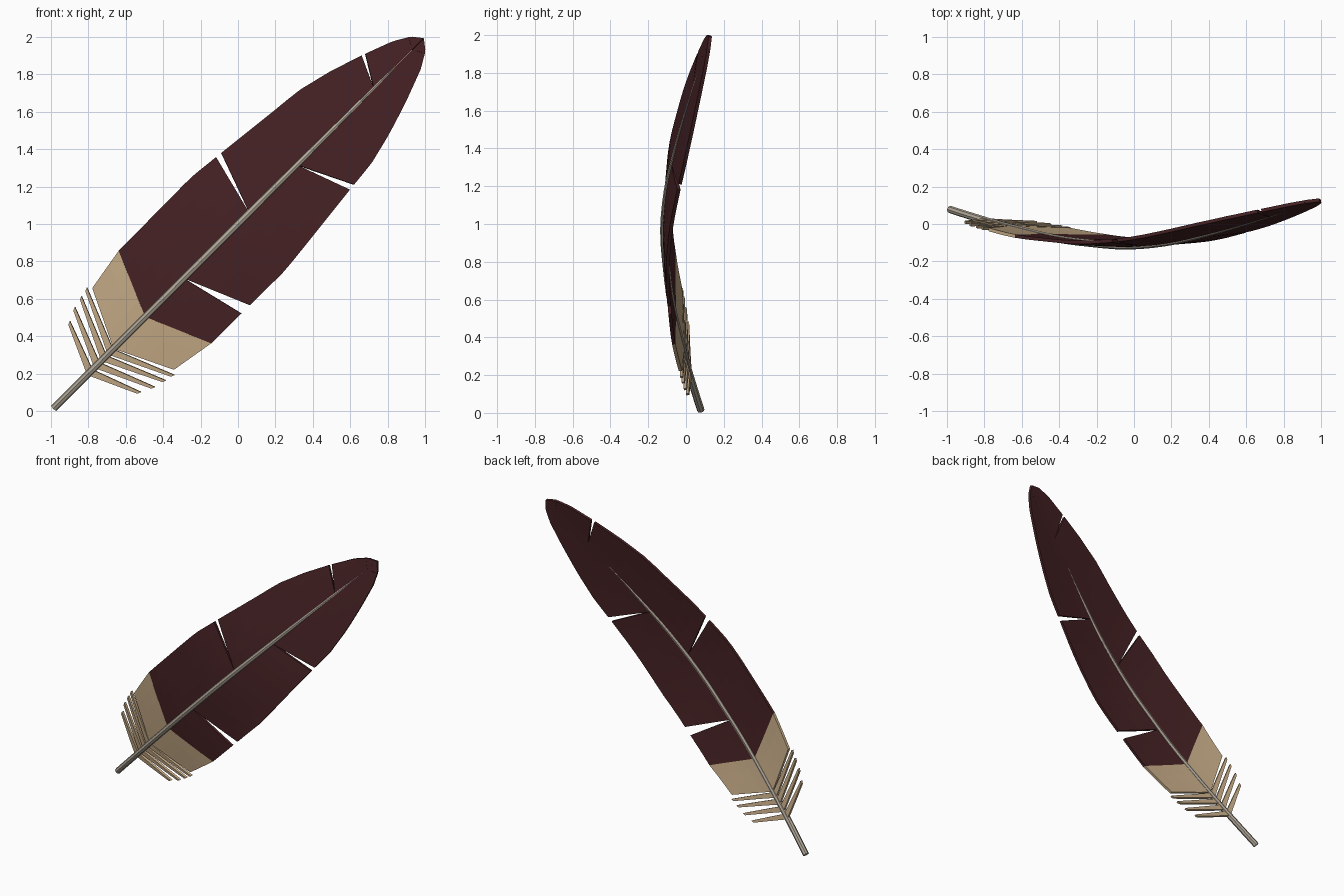
import bpy, bmesh, math
from mathutils import Vector

if "Cube" in bpy.data.objects:
    bpy.data.objects.remove(bpy.data.objects["Cube"])


def mat(name, rgb):
    m = bpy.data.materials.new(name)
    m.diffuse_color = (*rgb, 1)
    m.use_nodes = True
    m.node_tree.nodes["Principled BSDF"].inputs["Base Color"].default_value = m.diffuse_color
    return m


DARK = mat("dark maroon", (0.062, 0.016, 0.018))
TAN = mat("downy tan", (0.58, 0.42, 0.25))
QUILL = mat("quill grey", (0.43, 0.38, 0.31))

# depth of the quill and half width of the vane, along the feather axis
BEND = [(-1.3, .19), (-1, .082), (-.72, -.005), (-.4, -.085), (-.05, -.122),
        (.2, -.1), (.5, -.025), (.75, .05), (1, .128), (1.3, .22)]
WIDTH = [(-.56, .218), (-.39, .247), (0, .25), (.14, .235), (.4, .206), (.515, .195),
         (.65, .162), (.78, .12), (.9, .075), (.965, .037)]


def linear(tab, c):
    if c <= tab[0][0]:
        return tab[0][1]
    for (a, p), (b, q) in zip(tab, tab[1:]):
        if c <= b:
            return p + (q - p) * (c - a) / (b - a)
    return tab[-1][1]


def bend(c):
    # smoothed piecewise curve
    return sum(linear(BEND, c + k * .03) for k in range(-3, 4)) / 7


def point(c, w, side):
    # c: along the diagonal axis, w: distance across; side -1 is left
    return Vector((c + side * w, bend(c) + .003 + .016 * (w / .25) ** 1.5, c + 1 - side * w))


def patch(bm, side, lo, hi, rows, cols, index):
    # lo / hi: (root position, tip position, tip half width, root half width)
    grid = []
    for i in range(rows + 1):
        t = i / rows
        r, c, w, w0 = [a + (b - a) * t if a is not None else None for a, b in zip(lo, hi)]
        if w is None:
            w = linear(WIDTH, c)
        grid.append([bm.verts.new(point(r + (c - r) * k / cols, w0 + (w - w0) * k / cols, side))
                     for k in range(cols + 1)])
    for a, b in zip(grid, grid[1:]):
        for k in range(cols):
            q = (a[k], a[k + 1], b[k + 1], b[k])
            bm.faces.new(q if side > 0 else q[::-1]).material_index = index


def finish(bm, name, mats, thick=0):
    me = bpy.data.meshes.new(name)
    bm.to_mesh(me)
    bm.free()
    ob = bpy.data.objects.new(name, me)
    bpy.context.collection.objects.link(ob)
    for m in mats:
        me.materials.append(m)
    if thick:
        s = ob.modifiers.new("thickness", "SOLIDIFY")
        s.thickness = thick
        s.offset = 0
    return ob


# vanes: (root, lower tip, upper tip) of each split
SPLITS = {-1: [(.06, .12, .145), (.725, .78, .795)],
          1: [(-.29, -.23, -.185), (.315, .39, .415)]}
for side, name in ((-1, "left"), (1, "right")):
    bm = bmesh.new()
    patch(bm, side, (-.665, -.56, None, 0), (-.495, -.39, None, 0), 3, 4, 1)
    root, tip = -.495, -.39
    for r, lo, hi in SPLITS[side]:
        patch(bm, side, (root, tip, None, 0), (r, lo, None, 0), 10, 4, 0)
        root, tip = r, hi
    patch(bm, side, (root, tip, None, 0), (.93, .955, None, 0), 10, 4, 0)
    # blunt tip
    patch(bm, side, (.93, .955, .042, 0), (.992, .965, .035, 0), 2, 4, 0)
    finish(bm, name + "_vane", [DARK, TAN], .018)

    # loose downy barbs near the base
    bm = bmesh.new()
    for r, c, w in ((-.68, -.58, .232), (-.715, -.617, .224),
                    (-.752, -.664, .212), (-.79, -.715, .188)):
        patch(bm, side, (r - .016, c - .007, w - .004, 0), (r + .012, c + .007, w + .002, 0), 1, 5, 0)
    finish(bm, name + "_downy_barbs", [TAN], .016)

# quill: tapered tube along the bend
bm = bmesh.new()
N, SIDES = 28, 8
RAD = [(-1, .02), (0, .02), (.4, .016), (.93, .005)]
across = Vector((1, 0, -1)).normalized()
rings = []
for i in range(N + 1):
    c = -.985 + (.93 + .985) * i / N
    d = (bend(c + .01) - bend(c - .01)) / .02
    up = Vector((1, d, 1)).normalized().cross(across)
    p = Vector((c, bend(c), c + 1))
    r = linear(RAD, c)
    rings.append([bm.verts.new(p + r * (math.cos(a) * across + math.sin(a) * up))
                  for a in (2 * math.pi * k / SIDES for k in range(SIDES))])
for a, b in zip(rings, rings[1:]):
    for k in range(SIDES):
        j = (k + 1) % SIDES
        bm.faces.new((a[k], a[j], b[j], b[k]))
bm.faces.new(rings[0])
bm.faces.new(rings[-1])
bmesh.ops.recalc_face_normals(bm, faces=bm.faces)
finish(bm, "quill", [QUILL])
